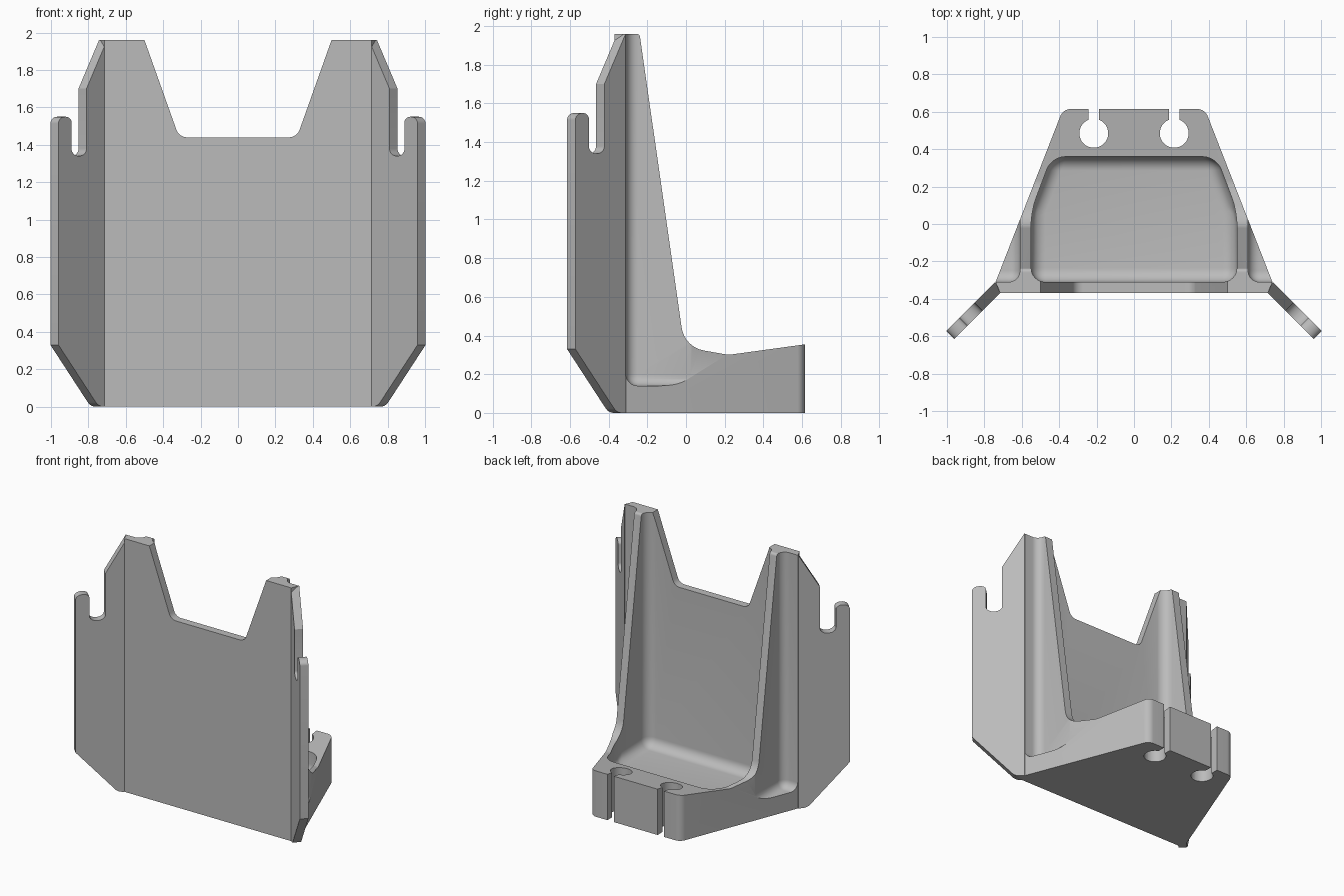
import bpy, bmesh
from math import radians, tan
from mathutils import Vector

if "Cube" in bpy.data.objects:
    bpy.data.objects.remove(bpy.data.objects["Cube"], do_unlink=True)

grey = bpy.data.materials.new("plain grey")
grey.use_nodes = True
grey.diffuse_color = (0.5, 0.5, 0.5, 1)
grey.node_tree.nodes["Principled BSDF"].inputs["Base Color"].default_value = (0.5, 0.5, 0.5, 1)

X, Y, Z = Vector((1, 0, 0)), Vector((0, 1, 0)), Vector((0, 0, 1))


def rounded(points, steps=8):
    """Outline with corners (a, b, radius) turned into arcs."""
    out = []
    for i, point in enumerate(points):
        p = Vector(point[:2])
        r = point[2] if len(point) > 2 else 0
        if not r:
            out.append(p)
            continue
        d1 = (Vector(points[i - 1][:2]) - p).normalized()
        d2 = (Vector(points[(i + 1) % len(points)][:2]) - p).normalized()
        t = r / tan(d1.angle(d2) / 2)
        centre = p + (d1 + d2).normalized() * (t * t + r * r) ** 0.5
        a = (p + d1 * t - centre).normalized()
        b = (p + d2 * t - centre).normalized()
        out += [centre + a.slerp(b, k / steps).normalized() * r for k in range(steps + 1)]
    return out


def prism(name, points, origin, u, v, w, bevel=0):
    """Extrude a rounded outline lying in the u-v plane along w."""
    bm = bmesh.new()
    verts = [bm.verts.new(origin + u * a + v * b) for a, b in rounded(points)]
    face = bm.faces.new(verts)
    top = bmesh.ops.extrude_face_region(bm, geom=[face])["geom"]
    bmesh.ops.translate(bm, vec=w, verts=[g for g in top if isinstance(g, bmesh.types.BMVert)])
    bmesh.ops.recalc_face_normals(bm, faces=bm.faces)
    if bevel:
        bmesh.ops.bevel(bm, geom=bm.edges[:], offset=bevel, segments=8,
                        profile=0.5, affect='EDGES')
    mesh = bpy.data.meshes.new(name)
    bm.to_mesh(mesh)
    bm.free()
    obj = bpy.data.objects.new(name, mesh)
    bpy.context.collection.objects.link(obj)
    mesh.materials.append(grey)
    return obj


def combine(target, other, operation):
    mod = target.modifiers.new(operation, 'BOOLEAN')
    mod.operation, mod.object, mod.solver = operation, other, 'EXACT'
    bpy.context.view_layer.objects.active = target
    bpy.ops.object.modifier_apply(modifier=mod.name)
    bpy.data.objects.remove(other, do_unlink=True)


# Solid body: plan outline limited by the side profile
plan = [(-0.715, -0.37), (0.715, -0.37), (0.74, -0.31), (0.379, 0.615, 0.06),
        (-0.379, 0.615, 0.06), (-0.74, -0.31)]
body = prism("bracket_body", plan, Vector(), X, Y, Z * 1.96)
profile = [(-0.5, -0.1), (0.7, -0.1), (0.7, 0.366), (0.22, 0.30, 0.1),
           (-0.008, 0.34, 0.14), (-0.24, 1.96, 0.02), (-0.5, 1.96)]
combine(body, prism("side_profile", profile, -X, Y, Z, X * 2), 'INTERSECT')

# Rounded tray between the ribs
tray = [(-0.55, -0.31), (0.55, -0.31), (0.55, 0.07), (0.44, 0.36),
        (-0.44, 0.36), (-0.55, 0.07)]
combine(body, prism("tray_cutter", tray, Z * 0.15, X, Y, Z * 2.4, 0.075), 'DIFFERENCE')

# Notch in the top of the front plate
notch = [(-0.55, 2.1), (-0.315, 1.44, 0.06), (0.315, 1.44, 0.06), (0.55, 2.1)]
combine(body, prism("notch_cutter", notch, Y * -0.5, X, Z, Y * 0.45), 'DIFFERENCE')

for s in (-1, 1):
    # Pocket outside each rib
    pocket = [(0.61, -0.31), (1.2, -0.31), (1.2, 0.6), (0.61, 0.6)]
    combine(body, prism("pocket_cutter", pocket, Z * 0.14, X * s, Y, Z * 2.4, 0.06), 'DIFFERENCE')

    # Keyhole slot in the rear block
    r = 0.077
    hole = [(a * r, b * r, r * 0.99) for a, b in ((-1, -1), (1, -1), (1, 1), (-1, 1))]
    centre = Vector((0.215 * s, 0.485, -0.2))
    combine(body, prism("hole_cutter", hole, centre, X, Y, Z), 'DIFFERENCE')
    slot = [(-0.028, 0), (0.028, 0), (0.028, 0.3), (-0.028, 0.3)]
    combine(body, prism("slot_cutter", slot, centre, X, Y, Z), 'DIFFERENCE')

    # Angled wing with a hook at its top
    wing = [(-0.015, 0), (0.03, 0, 0.05), (0.245, 0.33), (0.245, 1.55, 0.036),
            (0.175, 1.55, 0.03), (0.175, 1.34, 0.039), (0.095, 1.34, 0.039),
            (0.095, 1.70), (-0.015, 1.96)]
    combine(body, prism("wing", wing, Vector((0.715 * s, -0.37, 0)), Vector((s, -1, 0)), Z,
                        Vector((0.043 * s, 0.043, 0))), 'UNION')

# Smooth fillets, keep hard edges
bpy.ops.object.select_all(action='DESELECT')
body.select_set(True)
bpy.context.view_layer.objects.active = body
bpy.ops.object.shade_smooth_by_angle(angle=radians(30))
